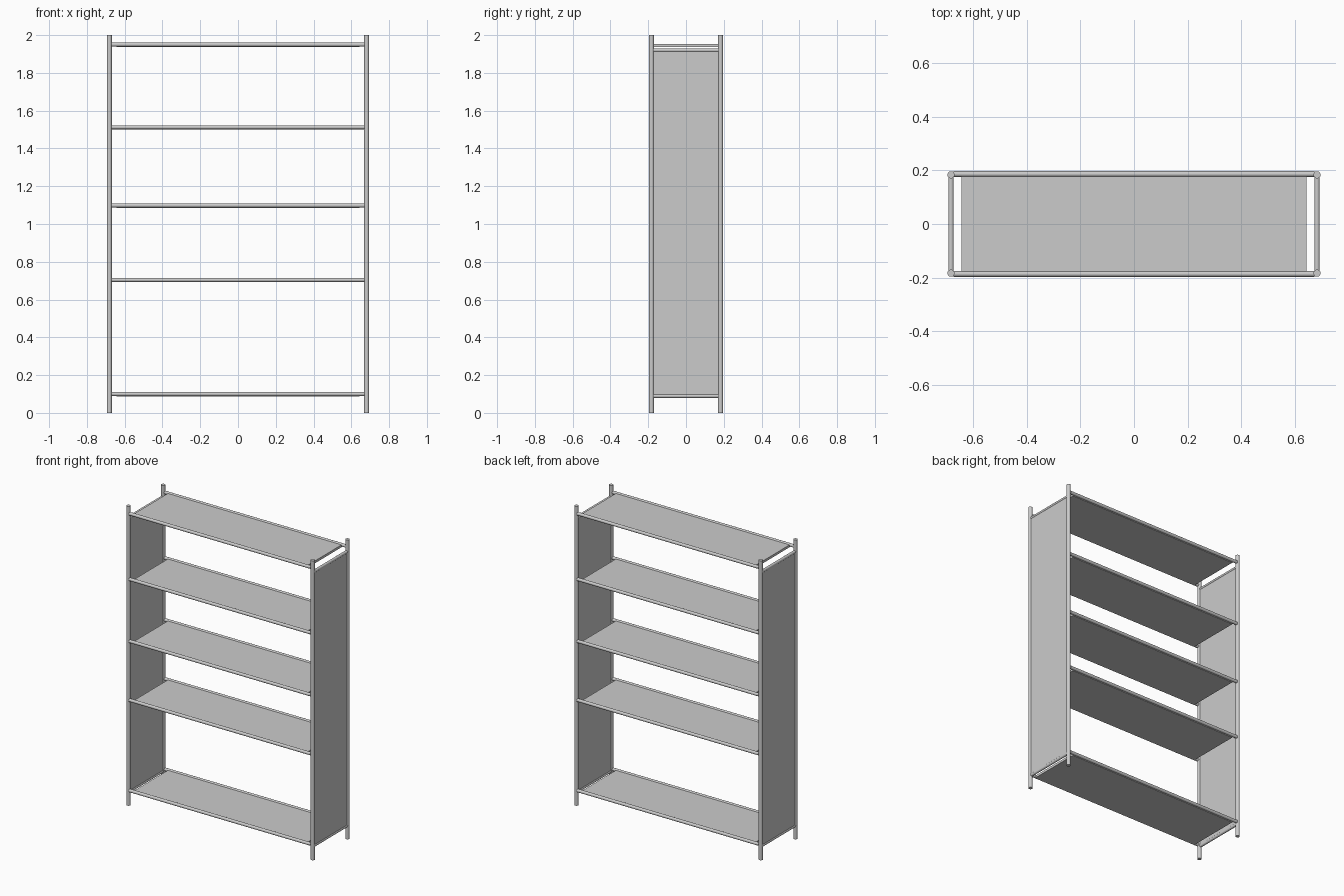
import bpy
import math
from mathutils import Vector

cube = bpy.data.objects.get("Cube")
if cube:
    bpy.data.objects.remove(cube, do_unlink=True)

# One grey finish for the whole unit
grey = bpy.data.materials.new("light_grey")
grey.use_nodes = True
colour = (0.6, 0.6, 0.6, 1)
grey.diffuse_color = colour
for node in grey.node_tree.nodes:
    if node.type == "BSDF_PRINCIPLED":
        node.inputs["Base Color"].default_value = colour

POST_X, POST_Y, POST_R = 0.681, 0.183, 0.0133
RAIL_R = 0.0105
SIDES = (("left", 1), ("right", -1))
DEPTHS = (("front", -1), ("back", 1))


def rod(name, start, end, radius):
    """Round tube between two points."""
    start, end = Vector(start), Vector(end)
    axis = end - start
    bpy.ops.mesh.primitive_cylinder_add(
        vertices=24, radius=radius, depth=axis.length,
        location=(start + end) / 2,
        rotation=axis.to_track_quat("Z", "Y").to_euler())
    obj = bpy.context.object
    obj.name = name
    obj.data.materials.append(grey)
    bpy.ops.object.shade_smooth_by_angle(angle=math.radians(35))


def board(name, centre, size):
    """Flat rectangular sheet."""
    bpy.ops.mesh.primitive_cube_add(size=1, location=centre)
    obj = bpy.context.object
    obj.name = name
    obj.scale = size
    bpy.ops.object.transform_apply(location=False, rotation=False, scale=True)
    obj.data.materials.append(grey)


# Upright posts
for side, sx in SIDES:
    for depth, sy in DEPTHS:
        x, y = sx * POST_X, sy * POST_Y
        rod(f"{depth}_{side}_post", (x, y, 0), (x, y, 2), POST_R)

# Shelves, each carried by a front and a back rail
for i, z in enumerate((0.10, 0.704, 1.098, 1.512, 1.95), 1):
    for depth, sy in DEPTHS:
        y = sy * (POST_Y + 0.003)
        rod(f"shelf_{i}_{depth}_rail", (-POST_X + 0.01, y, z),
            (POST_X - 0.01, y, z), RAIL_R)
    board(f"shelf_{i}", (0, 0, z - 0.004), (1.284, 0.358, 0.016))

# Side panels held between an upper and a lower cross rail
for side, sx in SIDES:
    x = sx * POST_X
    for level, z in (("lower", 0.089), ("upper", 1.92)):
        rod(f"{side}_{level}_side_rail", (x, -POST_Y, z), (x, POST_Y, z), 0.0095)
    board(f"{side}_side_panel", (x, 0, 1.0045), (0.012, 0.35, 1.825))
